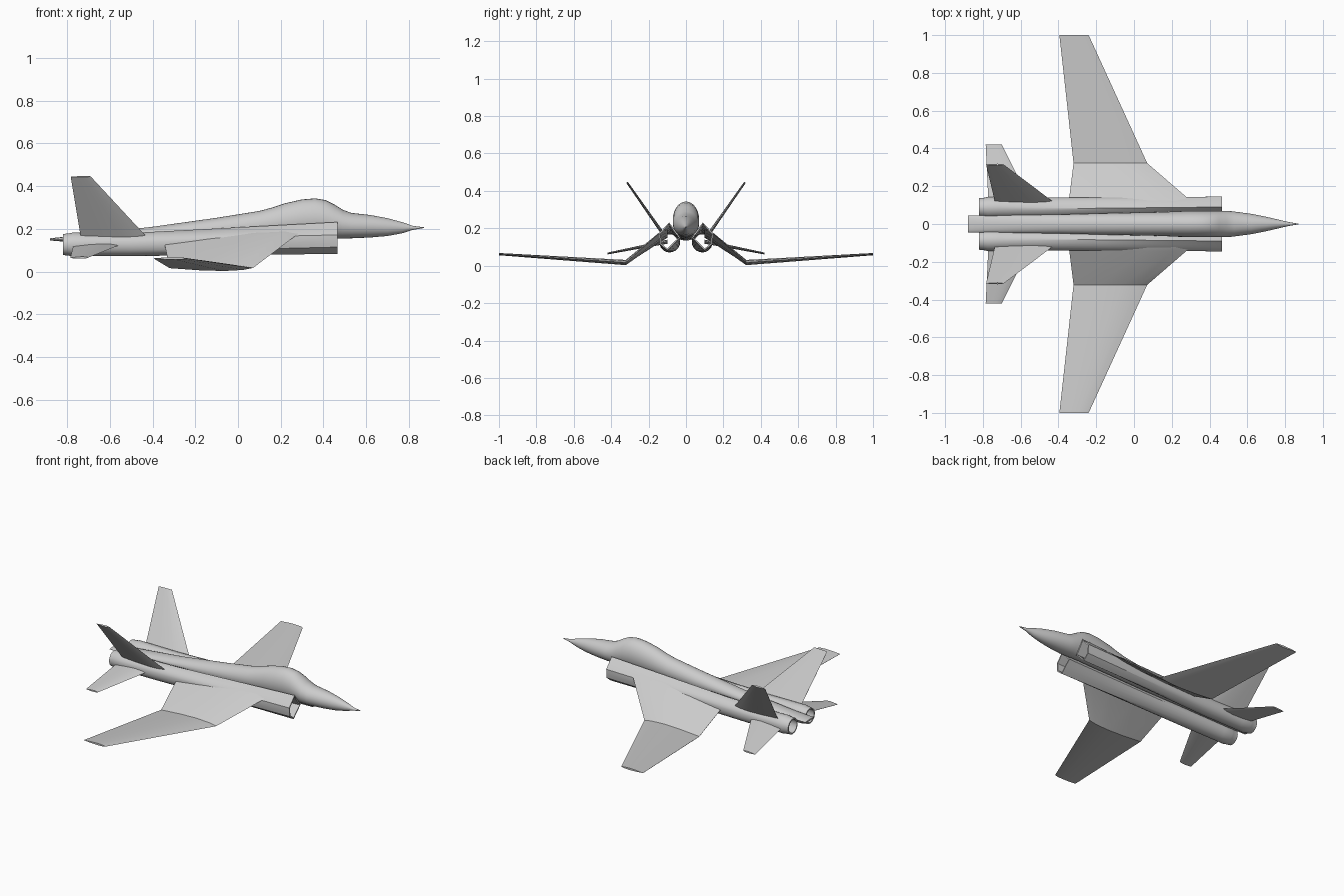
import bpy
import bmesh
import math

cube = bpy.data.objects.get("Cube")
if cube:
    bpy.data.objects.remove(cube, do_unlink=True)

grey = bpy.data.materials.new("airframe_grey")
grey.use_nodes = True
colour = (0.6, 0.6, 0.6, 1)
grey.diffuse_color = colour
grey.node_tree.nodes["Principled BSDF"].inputs["Base Color"].default_value = colour


def loft(name, rings, closed=False, mirror=False, angle=30):
    """Skin a list of equal-length point rings; cap the ends or join them."""
    bm = bmesh.new()
    rows = [[bm.verts.new(p) for p in ring] for ring in rings]
    n = len(rows[0])
    pairs = list(zip(rows, rows[1:]))
    if closed:
        pairs.append((rows[-1], rows[0]))
    else:
        bm.faces.new(rows[0])
        bm.faces.new(rows[-1])
    for a, b in pairs:
        for i in range(n):
            j = (i + 1) % n
            bm.faces.new((a[i], a[j], b[j], b[i]))
    bmesh.ops.recalc_face_normals(bm, faces=bm.faces)
    mesh = bpy.data.meshes.new(name)
    bm.to_mesh(mesh)
    bm.free()
    mesh.materials.append(grey)
    obj = bpy.data.objects.new(name, mesh)
    bpy.context.collection.objects.link(obj)
    bpy.ops.object.select_all(action='DESELECT')
    obj.select_set(True)
    bpy.context.view_layer.objects.active = obj
    bpy.ops.object.shade_smooth_by_angle(angle=math.radians(angle))
    if mirror:
        mod = obj.modifiers.new("both_sides", 'MIRROR')
        mod.use_axis = (False, True, False)
        mod.use_clip = False
        mod.use_mirror_merge = False
    return obj


# Fuselage stations: x, half width, top z, bottom z
stations = [
    (-.88, .045, .156, .146), (-.75, .046, .170, .135), (-.4, .05, .210, .138),
    (-.1, .058, .252, .140), (.1, .062, .284, .145), (.16, .064, .300, .147),
    (.22, .067, .320, .148), (.30, .070, .338, .150), (.36, .070, .343, .152),
    (.41, .070, .335, .154), (.45, .070, .315, .155), (.49, .070, .290, .155),
    (.53, .066, .275, .156), (.62, .054, .265, .160), (.70, .038, .250, .167),
    (.77, .022, .231, .180), (.82, .010, .214, .196), (.87, .002, .208, .204)]


def oval(x, w, top, bottom, n=28):
    mid, h = (top + bottom) / 2, (top - bottom) / 2
    return [(x, w * math.cos(2 * math.pi * i / n), mid + h * math.sin(2 * math.pi * i / n))
            for i in range(n)]


loft("fuselage", [oval(*s) for s in stations], angle=40)

# Engine nacelles: hollow ducts from an angular intake to a round nozzle
corners = [(.09, .232), (.145, .172), (.14, .115), (.10, .083), (.03, .15)]
CY, CZ = .087, .127
intake = []
for (y0, z0), (y1, z1) in zip(corners, corners[1:] + corners[:1]):
    for k in range(5):
        intake.append((y0 + (y1 - y0) * k / 5, z0 + (z1 - z0) * k / 5))
IY, IZ = .10, .15


def duct_ring(x, t, radius, wall=0.0):
    """Blend the intake outline (t=0) into a circle (t=1), inset by wall."""
    ring = []
    for y, z in intake:
        a = math.atan2(z - IZ, y - IY)
        s = 1 - wall / math.hypot(y - IY, z - IZ)
        py, pz = IY + (y - IY) * s, IZ + (z - IZ) * s
        cy = CY + (radius - wall) * math.cos(a)
        cz = CZ + (radius - wall) * math.sin(a)
        ring.append((x, py + (cy - py) * t, pz + (cz - pz) * t))
    return ring


duct = [(.465, 0, .054), (.2, .275, .054), (-.15, .637, .054), (-.5, 1, .054),
        (-.72, 1, .055), (-.775, 1, .056), (-.785, 1, .053), (-.82, 1, .049)]
outer = [duct_ring(*d) for d in duct]
inner = [duct_ring(*d, wall=.008) for d in reversed(duct)]
loft("engine_nacelles", outer + inner, closed=True, mirror=True)

# Lifting surfaces: chord fraction and thickness fraction around the section
SECTION = [(0, 0), (.12, .65), (.35, 1), (.65, .75), (1, .05),
           (1, -.05), (.65, -.75), (.35, -1), (.12, -.65)]


def surface(name, ribs, normal):
    """Ribs are leading point, trailing point and half thickness."""
    rings = []
    for lead, trail, half in ribs:
        rings.append([tuple(lead[i] + (trail[i] - lead[i]) * c + normal[i] * half * t
                            for i in range(3)) for c, t in SECTION])
    loft(name, rings, mirror=True)


# Cranked wings: drooping inner panel, slightly rising outer panel
surface("wings", [
    ((.32, .10, .195), (-.345, .10, .15), .016),
    ((.275, .145, .172), (-.343, .14, .125), .016),
    ((.07, .322, .017), (-.32, .322, .017), .014),
    ((-.24, 1, .062), (-.395, 1, .062), .006)], (0, 0, 1))

# Outward-canted tail fins
surface("tail_fins", [
    ((-.42, .112, .155), (-.735, .112, .155), .009),
    ((-.69, .315, .446), (-.783, .315, .444), .005)], (0, .82, -.57))

# Drooping tailplanes
surface("tailplanes", [
    ((-.54, .10, .130), (-.77, .10, .125), .011),
    ((-.70, .42, .066), (-.785, .42, .064), .005)], (0, 0, 1))
